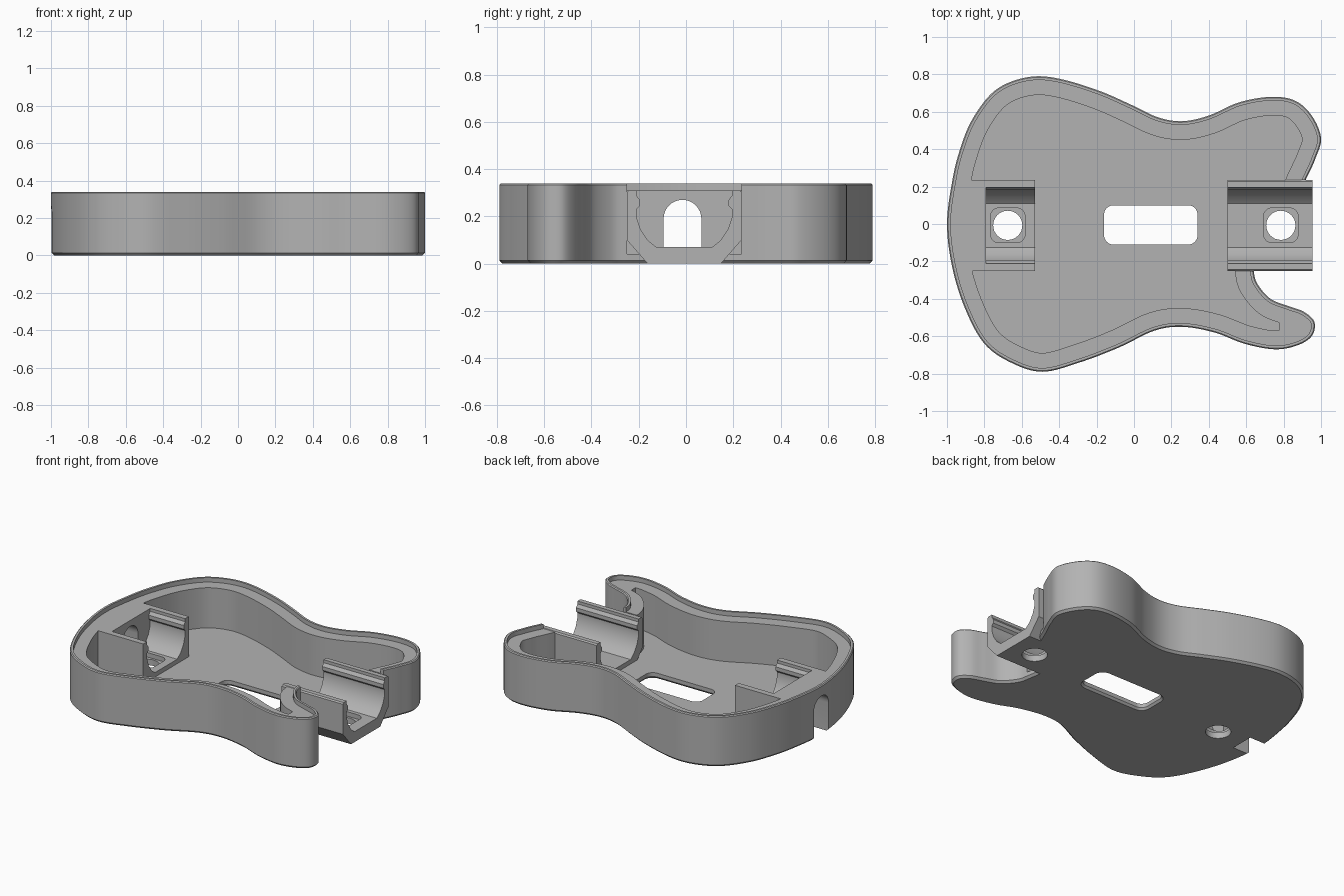
import bpy, bmesh
from math import cos, sin, pi, radians
from mathutils import Vector

cube = bpy.data.objects.get("Cube")
if cube:
    bpy.data.objects.remove(cube, do_unlink=True)

grey = bpy.data.materials.new("plain grey")
grey.use_nodes = True
grey.diffuse_color = (0.45, 0.45, 0.45, 1)
grey.node_tree.nodes["Principled BSDF"].inputs["Base Color"].default_value = (0.45, 0.45, 0.45, 1)

TOP, LEDGE, FLOOR = 0.34, 0.31, 0.04   # rim, ledge and cavity floor heights
MID, HALF = -0.0075, 0.2425            # centre and half width of both blocks

# Body outline, clockwise from the tail; the last points close it behind the neck block
CONTROL = [(-1, 0), (-.97, .24), (-.93, .4), (-.87, .55), (-.77, .69), (-.66, .76),
           (-.52, .79), (-.37, .77), (-.18, .71), (-.02, .64), (.13, .57), (.26, .55),
           (.4, .58), (.56, .65), (.73, .68), (.86, .66), (.95, .58), (1, .46),
           (.97, .35), (.92, .24), (.84, .08), (.7, -.03), (.63, -.13), (.64, -.25),
           (.66, -.32), (.73, -.4), (.83, -.44), (.91, -.47), (.965, -.525), (.95, -.6),
           (.87, -.65), (.75, -.67), (.59, -.64), (.43, -.58), (.26, -.55), (.11, -.57),
           (-.08, -.66), (-.29, -.74), (-.49, -.79), (-.66, -.74), (-.8, -.64),
           (-.9, -.46), (-.97, -.24)]


def spline(control, steps=8):
    pts = [Vector(p) for p in control]
    out = []
    for i in range(len(pts)):
        a, b, c, d = (pts[(i + k) % len(pts)] for k in (-1, 0, 1, 2))
        for s in range(steps):
            t = s / steps
            out.append((2 * b + (c - a) * t + (2 * a - 5 * b + 4 * c - d) * t * t
                        + (3 * b - a - 3 * c + d) * t ** 3) / 2)
    return out


OUTLINE = spline(CONTROL)


def shifted(dist):
    """Outline moved inwards point by point."""
    out, n = [], len(OUTLINE)
    for i, p in enumerate(OUTLINE):
        t = (OUTLINE[(i + 1) % n] - OUTLINE[i - 1]).normalized()
        out.append(p + Vector((t.y, -t.x)) * dist)
    return out


def inset(dist):
    """Inward offset without the parts that would overlap."""
    return [p for p in shifted(dist)
            if min((p - q).length for q in OUTLINE) > dist - 0.002]


def stack(name, layers, axis="z"):
    """Solid from (loop, height) layers; axis x takes loops in the yz plane."""
    bm = bmesh.new()
    rings = [[bm.verts.new((p[0], p[1], h) if axis == "z" else (h, p[0], p[1]))
              for p in loop] for loop, h in layers]
    for low, high in zip(rings, rings[1:]):
        for i in range(len(low)):
            j = (i + 1) % len(low)
            bm.faces.new((low[i], low[j], high[j], high[i]))
    bm.faces.new(rings[0][::-1])
    bm.faces.new(rings[-1])
    bmesh.ops.recalc_face_normals(bm, faces=bm.faces)
    mesh = bpy.data.meshes.new(name)
    bm.to_mesh(mesh)
    bm.free()
    mesh.materials.append(grey)
    obj = bpy.data.objects.new(name, mesh)
    bpy.context.collection.objects.link(obj)
    return obj


def prism(name, loop, low, high, axis="z"):
    return stack(name, [(loop, low), (loop, high)], axis)


def box(name, x0, x1, y0, y1, z0, z1):
    return prism(name, [(x0, y0), (x1, y0), (x1, y1), (x0, y1)], z0, z1)


def rounded(cx, cy, w, h, r, steps=8):
    """Rounded rectangle loop; a circle when w = h = 2r."""
    loop = []
    for k, (sx, sy) in enumerate(((1, 1), (-1, 1), (-1, -1), (1, -1))):
        for s in range(steps + 1):
            a = (k + s / steps) * pi / 2
            loop.append((cx + sx * (w / 2 - r) + r * cos(a),
                         cy + sy * (h / 2 - r) + r * sin(a)))
    return loop


def mirrored(half):
    """Symmetric yz profile from its +y half, bottom to top."""
    return [(MID + y, z) for y, z in half] + [(MID - y, z) for y, z in reversed(half)]


def combine(obj, tool, operation="DIFFERENCE"):
    mod = obj.modifiers.new("combine", "BOOLEAN")
    mod.operation, mod.solver, mod.object = operation, "EXACT", tool
    bpy.context.view_layer.update()
    graph = bpy.context.evaluated_depsgraph_get()
    mesh = bpy.data.meshes.new_from_object(obj.evaluated_get(graph))
    obj.modifiers.clear()
    obj.data = mesh
    bpy.data.objects.remove(tool, do_unlink=True)


# Outer shell with softened bottom and top edges
body = stack("guitar_body", [(shifted(.014), 0), (OUTLINE, .014),
                             (OUTLINE, TOP - .006), (shifted(.006), TOP)])

# Cavity and the step inside the outer lip
cavity = [p for p in inset(.1) if not (p.x > .78 and p.y < -.3)]
combine(body, prism("cavity_cutter", cavity, FLOOR, 1))
combine(body, prism("lip_cutter", inset(.02), LEDGE, 1))

# Groove along the ledge, interrupted by bridges, blocks and the short horn tip
groove = prism("groove_cutter", inset(.045), .25, .5)
combine(groove, prism("groove_core", inset(.08), .1, .6))
for x0, x1, y0, y1 in ((-.405, -.37, -1, 1), (.425, .46, -1, 1), (-1.1, -.5, -.26, .245),
                       (.45, 1.1, -.27, .25), (.8, 1.1, -.9, -.3)):
    combine(groove, box("groove_gap", x0, x1, y0, y1, 0, 1))
combine(body, groove)

# Neck block standing in the gap between the horns, and tail block
combine(body, box("neck_gap", .5, 1.2, MID - HALF, MID + HALF, FLOOR, 1))
outer = mirrored([(.155, 0), (HALF, .1), (HALF, LEDGE - .008), (HALF - .008, LEDGE)])
combine(body, prism("neck_block", outer, .5, .955, "x"), "UNION")
combine(body, box("tail_block", -.93, -.53, MID - HALF, MID + HALF, .02, LEDGE), "UNION")

# Troughs with a small inner bead below the top edge
trough = mirrored([(.118, .07), (.155, .1), (.185, .145), (.203, .2), (.203, .23),
                   (.188, .245), (.188, .27), (.203, .29), (.203, .4)])
for x0, x1 in ((.4, 1.1), (-.79, -.4)):
    combine(body, prism("trough_cutter", trough, x0, x1, "x"))

# Arched opening through the tail, cut down through the floor at the outside
for x0, x1, low in ((-1.1, -.87, -.1), (-.9, -.7, .07)):
    arch = [(-.095, low), (.065, low)] + [
        (-.015 + .08 * cos(pi * s / 16), .19 + .08 * sin(pi * s / 16)) for s in range(17)]
    combine(body, prism("arch_cutter", arch, x0, x1, "x"))

# Bolt holes in square recesses
for x in (.785, -.675):
    combine(body, prism("recess_cutter", rounded(x, -.007, .185, .185, .045), .04, .2))
    combine(body, prism("hole_cutter", rounded(x, -.007, .156, .156, .078), -.1, .2))

# Central slot, flared at the bottom
combine(body, stack("slot_cutter", [(rounded(.09, -.005, .54, .25, .07), -.01),
                                    (rounded(.09, -.005, .5, .21, .05), .014),
                                    (rounded(.09, -.005, .5, .21, .05), .2)]))

bpy.ops.object.select_all(action="DESELECT")
body.select_set(True)
bpy.context.view_layer.objects.active = body
bpy.ops.object.shade_smooth_by_angle(angle=radians(30))
